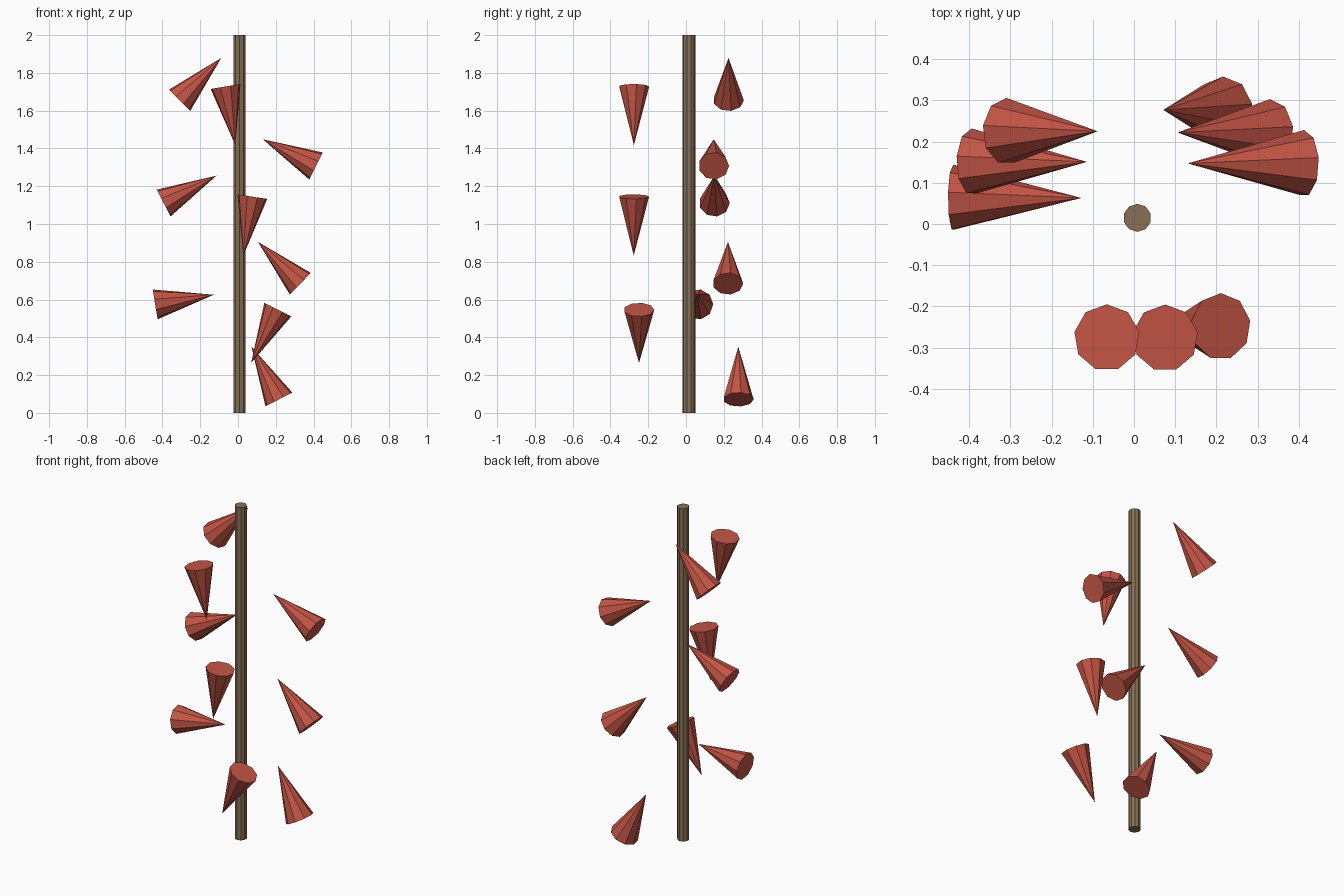
import bpy
from math import radians, cos, sin

if "Cube" in bpy.data.objects:
    bpy.data.objects.remove(bpy.data.objects["Cube"])


def material(name, color):
    m = bpy.data.materials.new(name)
    m.diffuse_color = color
    m.use_nodes = True
    m.node_tree.nodes["Principled BSDF"].inputs["Base Color"].default_value = m.diffuse_color
    return m


wood = material("brown", (0.24, 0.16, 0.09, 1))
red = material("red", (0.55, 0.09, 0.06, 1))

CX, CY = 0.008, 0.015  # axis of the pole

# Central pole
bpy.ops.mesh.primitive_cylinder_add(vertices=10, radius=0.034, depth=2.0,
                                    location=(CX, CY, 1.0))
pole = bpy.context.object
pole.name = "pole"
pole.data.materials.append(wood)

# Nine cones in a spiral, each tilted about y to follow its turn
for i in range(9):
    a = radians(62.6 + 234 * i)
    bpy.ops.mesh.primitive_cone_add(
        vertices=9, radius1=0.081, radius2=0, depth=0.315,
        location=(CX + 0.295 * cos(a), CY + 0.295 * sin(a), 0.211 + 0.1945 * i),
        rotation=(0, a - radians(90), 0))
    cone = bpy.context.object
    cone.name = f"cone_{i + 1}"
    cone.data.materials.append(red)
